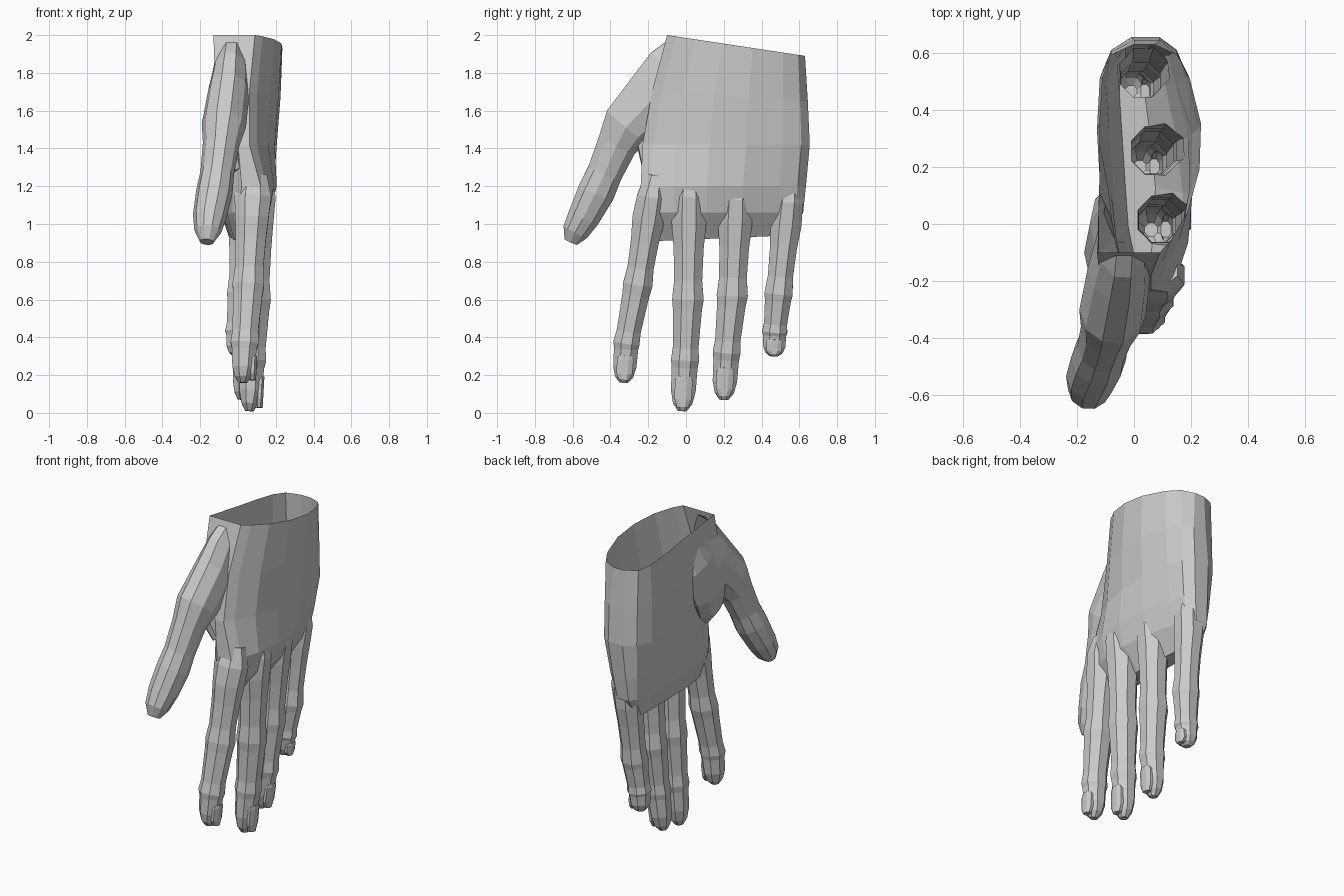
import bpy, bmesh, math
from mathutils import Vector

if "Cube" in bpy.data.objects:
    bpy.data.objects.remove(bpy.data.objects["Cube"])


def loft(name, rings):
    """Closed skin through rings that share one point count."""
    bm = bmesh.new()
    loops = [[bm.verts.new(p) for p in r] for r in rings]
    n = len(rings[0])
    for a, b in zip(loops, loops[1:]):
        for i in range(n):
            j = (i + 1) % n
            bm.faces.new((a[i], a[j], b[j], b[i]))
    bm.faces.new(loops[0])
    bm.faces.new(loops[-1])
    bmesh.ops.recalc_face_normals(bm, faces=bm.faces)
    me = bpy.data.meshes.new(name)
    bm.to_mesh(me)
    bm.free()
    ob = bpy.data.objects.new(name, me)
    bpy.context.collection.objects.link(ob)
    return ob


def tube(name, stations, sides=8):
    """Oval tube; each station is (centre, half width, half depth along x)."""
    rings = []
    fit = 1 / math.cos(math.pi / sides)
    for k, (c, w, d) in enumerate(stations):
        lo = stations[max(k - 1, 0)][0]
        hi = stations[min(k + 1, len(stations) - 1)][0]
        ahead = (hi - lo).normalized()
        across = ahead.cross(Vector((1, 0, 0))).normalized()
        deep = across.cross(ahead)
        ring = []
        for i in range(sides):
            a = 2 * math.pi * (i + 0.5) / sides
            ring.append(c + across * (w * fit * math.cos(a)) + deep * (d * fit * math.sin(a)))
        rings.append(ring)
    return loft(name, rings)


# Palm: z at both edges, y range, back-of-hand x values, palm-side x values
FR = (0, .06, .2, .4, .62, .84, .95, 1)
PALM = [
    (2.0, 1.89, -.10, .63, (.09, .13, .19, .23, .235, .195, .15, .07), (-.13, -.127, -.125, -.12, -.12, -.11, -.08, .0)),
    (1.70, 1.65, -.18, .645, (.06, .10, .17, .215, .225, .19, .15, .09), (-.12, -.12, -.12, -.12, -.13, -.12, -.08, .0)),
    (1.42, 1.42, -.23, .655, (.06, .10, .16, .195, .205, .18, .15, .09), (.0, -.03, -.07, -.09, -.12, -.12, -.08, -.01)),
    (1.20, 1.20, -.24, .635, (.12, .15, .19, .205, .19, .145, .12, .07), (.02, -.03, -.06, -.08, -.10, -.10, -.07, -.02)),
    (1.06, 1.06, -.23, .62, (.12, .14, .165, .17, .15, .11, .09, .05), (.0, -.03, -.06, -.07, -.085, -.09, -.06, -.03)),
    (.91, .94, -.15, .55, (.05, .06, .07, .075, .06, .04, .03, .01), (.01, .0, -.02, -.03, -.04, -.05, -.05, -.03)),
]
rings = []
for z0, z1, y0, y1, back, front in PALM:
    def pt(x, f):
        return Vector((x, y0 + (y1 - y0) * f, z0 + (z1 - z0) * f))
    rings.append([pt(x, f) for x, f in zip(back, FR)]
                 + [pt(x, f) for x, f in reversed(list(zip(front, FR)))])
hand = loft("hand", rings)
parts = []

# Fingers: base, middle joint, end joint, tip, half width, half depth
FINGERS = {
    "index_finger": ((.085, -.16, 1.26), (.055, -.255, .68), (.035, -.315, .37), (.025, -.33, .16), .073, .080),
    "middle_finger": ((.105, .02, 1.28), (.09, .01, .60), (.075, -.005, .28), (.06, -.02, .01), .078, .080),
    "ring_finger": ((.085, .27, 1.26), (.06, .245, .62), (.045, .215, .32), (.02, .20, .07), .077, .078),
    "little_finger": ((.04, .555, 1.24), (.02, .49, .63), (.0, .47, .43), (-.01, .465, .30), .070, .074),
}
# Segment, position on it, width factor, depth factor
SHAPE = [(0, 0, .7, .85), (0, .2, 1.1, 1.22), (0, .4, 1.18, 1.1), (0, .6, 1.02, 1.0), (0, .85, .95, .93),
         (1, 0, 1.07, 1.05), (1, .18, .98, .97), (1, .8, .87, .85), (2, 0, .95, .93),
         (2, .15, .88, .82), (2, .6, .84, .74), (2, .85, .66, .55), (2, 1, .3, .28)]
for name, (*joints, w, d) in FINGERS.items():
    j = [Vector(p) for p in joints]
    parts.append(tube(name, [(j[s].lerp(j[s + 1], u), w * kw, d * kd) for s, u, kw, kd in SHAPE]))
    # Fingernail: thin plate set into the back of the tip
    c = j[2].lerp(j[3], .62) + Vector((d * .62, 0, 0))
    h = (j[3] - j[2]) * .3
    nail = [(c + h * t, w * s, d * .25) for t, s in ((-1, .45), (-.7, .6), (.5, .58), (1.05, .35))]
    parts.append(tube(name + "_nail", nail))

# Thumb, and the fleshy pad at its root on the palm side
THUMB = [(-.03, .035, 1.91, .13, .08), (-.04, -.06, 1.80, .165, .09), (-.05, -.15, 1.69, .16, .105),
         (-.075, -.31, 1.52, .135, .112), (-.09, -.365, 1.42, .105, .092), (-.11, -.43, 1.27, .093, .085),
         (-.125, -.475, 1.17, .098, .092), (-.15, -.54, 1.04, .085, .085), (-.16, -.585, .96, .07, .068),
         (-.165, -.61, .905, .036, .036)]
PAD = [(-.04, .06, 1.87, .09, .07), (-.06, .0, 1.72, .15, .09), (-.075, -.10, 1.52, .15, .095),
       (-.05, -.15, 1.38, .11, .07), (.0, -.17, 1.28, .06, .04)]
for name, st in (("thumb", THUMB), ("thumb_pad", PAD)):
    parts.append(tube(name, [(Vector(s[:3]), s[3], s[4]) for s in st], 10))

# Fuse everything into one skin
bpy.context.view_layer.objects.active = hand
for p in parts:
    m = hand.modifiers.new("fuse", 'BOOLEAN')
    m.operation = 'UNION'
    m.solver = 'EXACT'
    m.object = p
    bpy.ops.object.modifier_apply(modifier=m.name)
    bpy.data.objects.remove(p)

# Open the wrist
bm = bmesh.new()
bm.from_mesh(hand.data)
cap = [f for f in bm.faces
       if all(abs(v.co.z - (2 - .11 * (v.co.y + .10) / .73)) < 2e-3 for v in f.verts)]
bmesh.ops.delete(bm, geom=cap, context='FACES')
bm.to_mesh(hand.data)
bm.free()
